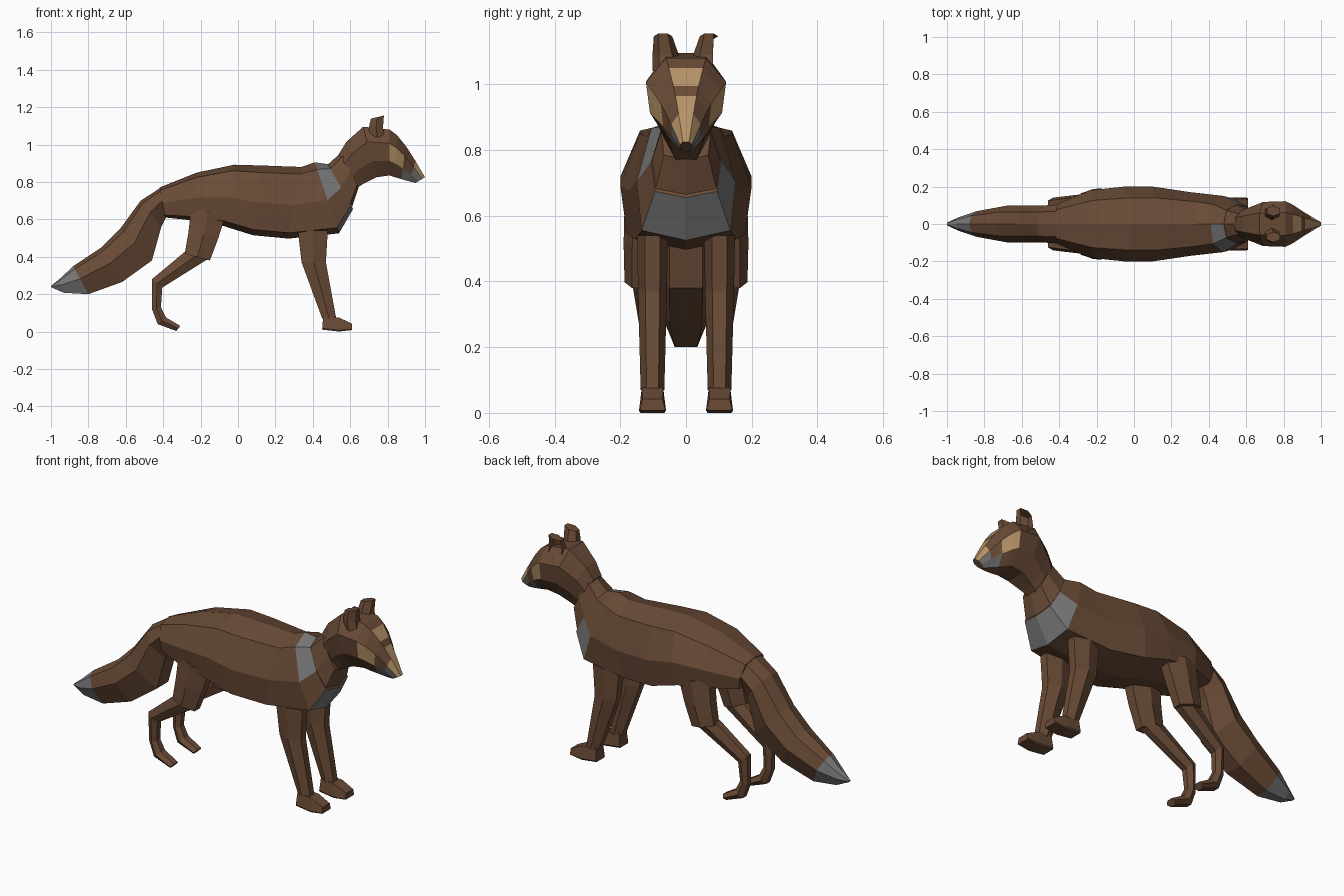
import bpy, bmesh


def material(name, rgb):
    m = bpy.data.materials.new(name)
    m.diffuse_color = (*rgb, 1)
    return m


MATS = [material("brown fur", (0.142, 0.070, 0.037)),
        material("grey fur", (0.185, 0.185, 0.185)),
        material("tan fur", (0.46, 0.29, 0.135))]
BROWN, GREY, TAN = 0, 1, 2


def loft(name, sections, profile, cy=0.0, rule=None, drop=None):
    """Skin rings given as (x1, z1, x2, z2, half width[, centre y]).
    profile is half a ring: (width fraction, position from point 1 to point 2).
    rule(segment, side, left) gives the colour; side -1 is a flat top strip."""
    ring = list(profile) + [(-w, t) for w, t in reversed(profile) if w > 0]
    k = len(ring)
    flip = k - 1 if profile[0][0] == 0 else k - 2
    bm = bmesh.new()
    rows = []
    for x1, z1, x2, z2, hw, *c in sections:
        y0 = c[0] if c else cy
        rows.append([bm.verts.new((x1 + (x2 - x1) * t, y0 + w * hw, z1 + (z2 - z1) * t))
                     for w, t in ring])
    for s in range(len(rows) - 1):
        for j in range(k):
            i = (j + 1) % k
            f = bm.faces.new((rows[s][j], rows[s][i], rows[s + 1][i], rows[s + 1][j]))
            f.material_index = rule(s, min(j, flip - j), j > flip - j) if rule else BROWN
    bm.faces.new(rows[0])
    bm.faces.new(rows[-1])
    bmesh.ops.recalc_face_normals(bm, faces=bm.faces)
    if drop:
        gone = [f for f in bm.faces if drop(f.calc_center_median())]
        bmesh.ops.delete(bm, geom=gone, context='FACES')
    me = bpy.data.meshes.new(name)
    bm.to_mesh(me)
    bm.free()
    for m in MATS:
        me.materials.append(m)
    ob = bpy.data.objects.new(name, me)
    bpy.context.collection.objects.link(ob)
    return ob


RIDGED = [(0, 0), (0.7, 0.1), (1, 0.53), (0.9, 0.92), (0, 1)]
HEX = [(0.5, 0), (1, 0.5), (0.5, 1)]


# Body, with an uneven grey chest band on its last segment
def body_colour(s, j, left):
    if s < 5:
        return BROWN
    return GREY if j == 3 or (j < 2 if left else j == 2) else BROWN


loft("body", [
    (-0.42, 0.77, -0.39, 0.61, 0.11),
    (-0.22, 0.85, -0.25, 0.595, 0.18),
    (-0.02, 0.892, -0.08, 0.565, 0.20),
    (0.12, 0.888, 0.08, 0.515, 0.20),
    (0.34, 0.88, 0.27, 0.497, 0.17),
    (0.41, 0.905, 0.54, 0.525, 0.15),
    (0.48, 0.895, 0.615, 0.655, 0.105)],
    RIDGED, rule=body_colour)

# Neck, growing out of the chest ring
loft("neck", [
    (0.48, 0.893, 0.61, 0.665, 0.103),
    (0.555, 0.96, 0.645, 0.77, 0.075)], RIDGED)


# Head, with forehead, cheek and muzzle patches
def head_colour(s, j, left):
    if (s in (3, 4) and j == 1) or (s == 4 and j == -1):
        return TAN
    if s > 4 and j == 2:
        return GREY
    if s == 6:
        return TAN if j == -1 else BROWN
    if s == 7:
        return TAN if j < 1 else GREY if j == 1 else BROWN
    return BROWN


loft("head", [
    (0.54, 0.95, 0.64, 0.77, 0.07),
    (0.58, 1.015, 0.67, 0.79, 0.085),
    (0.67, 1.095, 0.74, 0.825, 0.118),
    (0.81, 1.08, 0.81, 0.835, 0.122),
    (0.85, 1.05, 0.84, 0.825, 0.104),
    (0.895, 0.995, 0.875, 0.815, 0.077),
    (0.915, 0.965, 0.89, 0.81, 0.064),
    (0.95, 0.91, 0.915, 0.803, 0.045),
    (1.0, 0.825, 0.95, 0.795, 0.018)],
    [(0.5, 0), (1, 0.3), (0.9, 0.68), (0.45, 1)], rule=head_colour)

# Tail with a grey tip
loft("tail", [
    (-0.40, 0.778, -0.37, 0.64, 0.105),
    (-0.52, 0.70, -0.41, 0.56, 0.10),
    (-0.63, 0.55, -0.46, 0.38, 0.10),
    (-0.73, 0.45, -0.62, 0.265, 0.098),
    (-0.88, 0.35, -0.80, 0.20, 0.068),
    (-0.95, 0.285, -0.93, 0.207, 0.035),
    (-1.0, 0.244, -0.995, 0.235, 0.008)],
    [(0, 0), (0.65, 0.1), (1, 0.45), (0.5, 1)],
    rule=lambda s, j, left: GREY if s > 3 else BROWN)

for side, label in ((-1, "left"), (1, "right")):
    # Front leg and paw
    loft(f"front_leg_{label}", [
        (0.32, 0.54, 0.48, 0.54, 0.047),
        (0.34, 0.37, 0.47, 0.37, 0.044),
        (0.45, 0.07, 0.525, 0.07, 0.036)], HEX, cy=0.102 * side)
    loft(f"front_paw_{label}", [
        (0.455, 0.08, 0.45, 0.01, 0.038),
        (0.54, 0.075, 0.54, 0.0, 0.041),
        (0.61, 0.042, 0.61, 0.008, 0.038)],
        [(0.8, 0), (1, 0.9), (0.9, 1)], cy=0.102 * side)
    # Thigh, and the slimmer lower leg down to the toe
    loft(f"thigh_{label}", [
        (-0.25, 0.665, -0.07, 0.61, 0.055, 0.132 * side),
        (-0.265, 0.53, -0.105, 0.50, 0.052, 0.138 * side),
        (-0.285, 0.415, -0.15, 0.38, 0.046, 0.141 * side)], HEX)
    loft(f"lower_hind_leg_{label}", [
        (x1, z1, x2, z2, w, c * side) for x1, z1, x2, z2, w, c in (
            (-0.28, 0.43, -0.165, 0.385, 0.038, 0.128),
            (-0.46, 0.28, -0.405, 0.235, 0.033, 0.108),
            (-0.46, 0.12, -0.412, 0.13, 0.028, 0.103),
            (-0.43, 0.04, -0.385, 0.075, 0.033, 0.102),
            (-0.33, 0.003, -0.308, 0.03, 0.033, 0.102))], HEX)
    # Ear; the right one is an open shell on its outer side
    loft(f"ear_{label}", [
        (0.705, 1.04, 0.785, 1.04, 0.042, 0.060 * side),
        (0.70, 1.09, 0.775, 1.09, 0.04, 0.062 * side),
        (0.71, 1.138, 0.78, 1.155, 0.028, 0.07 * side)],
        HEX, drop=(lambda c: c.y > 0.075) if side > 0 else None)
